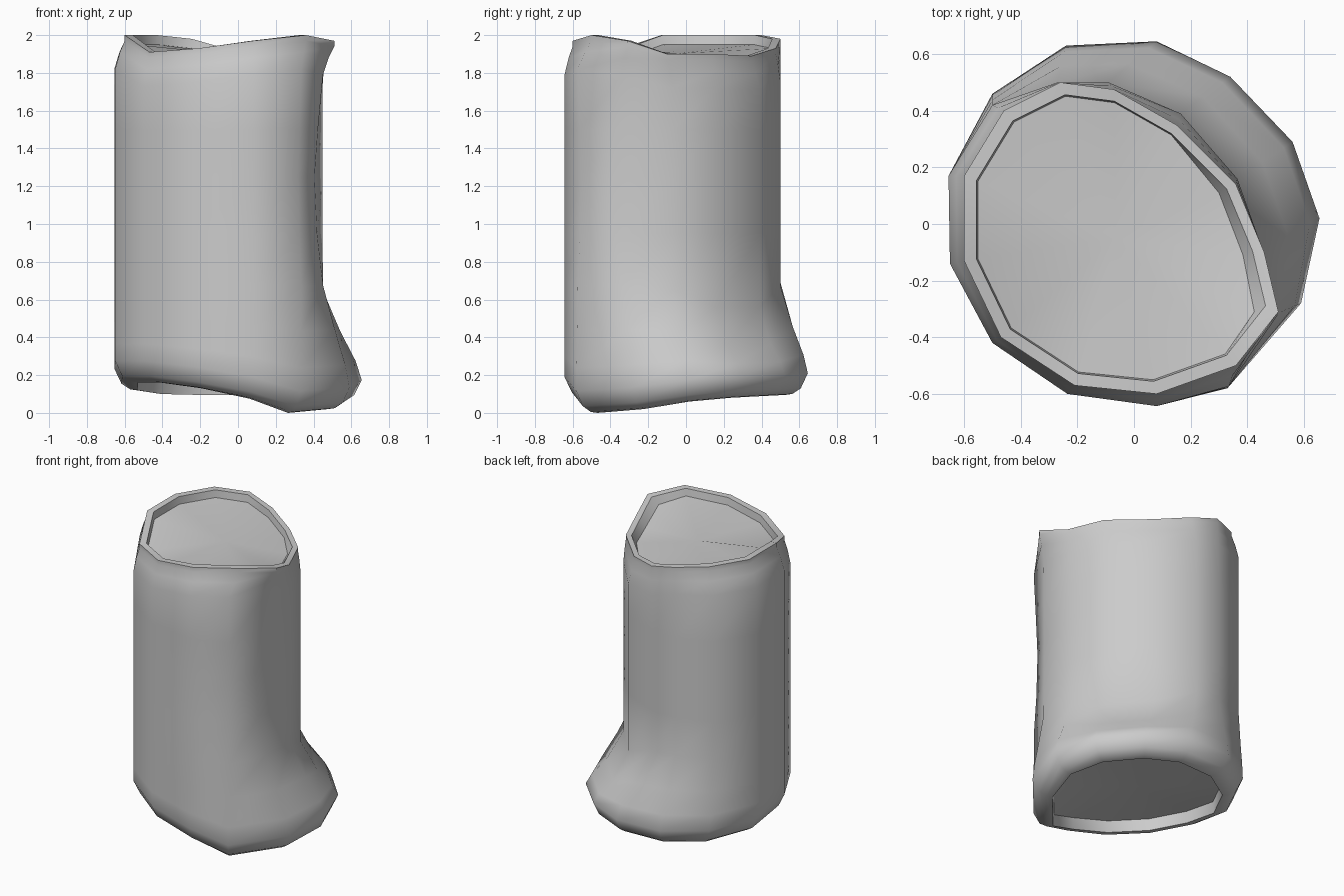
import bpy, bmesh

if "Cube" in bpy.data.objects:
    bpy.data.objects.remove(bpy.data.objects["Cube"])

# Thirteen-sided plan outlines, counter-clockwise from the +x side
BASE = [(.655, .02), (.56, .29), (.34, .52), (.08, .645), (-.24, .63), (-.5, .46), (-.655, .17),
        (-.65, -.14), (-.5, -.42), (-.235, -.6), (.08, -.643), (.33, -.58), (.59, -.28)]
CRUSHED = [(.447, -.07), (.365, .16), (.165, .39), (-.09, .5), (-.27, .5), (-.5, .42), (-.655, .17),
           (-.65, -.14), (-.5, -.42), (-.235, -.6), (.08, -.643), (.335, -.573), (.45, -.34)]
LIP = [(.46, -.1), (.36, .14), (.15, .35), (-.07, .475), (-.26, .5), (-.46, .4), (-.6, .17),
       (-.6, -.13), (-.47, -.4), (-.21, -.57), (.08, -.6), (.36, -.5), (.51, -.31)]
LIP_Z = [1.9, 1.9, 1.89, 1.93, 1.98, 2.0, 2.0, 2.0, 1.91, 1.93, 1.97, 2.0, 1.97]
FOOT_Z = [.06, .08, .09, .095, .095, .1, .12, .16, .16, .13, .075, 0, .02]
# The fold above the bulge sits lower on the back right diagonal
FOLD = [-.03, -.13, -.13, -.02, 0, 0, 0, 0, 0, 0, 0, 0, 0]
N = 13


def mix(a, b, t):
    return [(p[0] + (q[0] - p[0]) * t, p[1] + (q[1] - p[1]) * t) for p, q in zip(a, b)]


def scale(pts, s):
    cx = sum(p[0] for p in pts) / N
    cy = sum(p[1] for p in pts) / N
    return [(cx + (x - cx) * s, cy + (y - cy) * s) for x, y in pts]


def ring(pts, zs, dz=0):
    return [(x, y, z + dz) for (x, y), z in zip(pts, zs)]


def level(z, w, fold=0):
    # ring heights drift with the tilted base and the fold
    return [z + (f - .09) * w + d * fold for f, d in zip(FOOT_Z, FOLD)]


foot = scale(BASE, .87)
dent = list(CRUSHED)
dent[11], dent[12] = (.32, -.555), (.405, -.39)
lid = scale(LIP, .91)
lid[12], lid[0], lid[1] = (.425, -.31), (.385, -.11), (.3, .11)

# Stack of rings: recessed base, foot, bulge, crushed wall, shoulder, lip, recessed lid
rings = [
    ring(scale(foot, .92), FOOT_Z, .08),
    ring(scale(foot, .93), FOOT_Z),
    ring(foot, FOOT_Z, .005),
    ring(mix(foot, BASE, .55), FOOT_Z, .035),
    ring(BASE, FOOT_Z, .115),
    ring(mix(BASE, CRUSHED, .16), level(.31, .8, .3)),
    ring(mix(BASE, CRUSHED, .55), level(.47, .4, .8)),
    ring(CRUSHED, level(.69, .2, 1)),
    ring(mix(CRUSHED, dent, .7), level(.95, 0)),
    ring(dent, level(1.25, 0)),
    ring(mix(CRUSHED, dent, .6), level(1.5, 0)),
    ring(CRUSHED, LIP_Z, -.18),
    ring(mix(CRUSHED, LIP, .5), LIP_Z, -.09),
    ring(LIP, LIP_Z, -.03),
    ring(LIP, LIP_Z),
    ring(scale(LIP, .92), LIP_Z),
    ring(lid, LIP_Z, -.05),
]

bm = bmesh.new()
loops = [[bm.verts.new(co) for co in r] for r in rings]
for a, b in zip(loops, loops[1:]):
    for i in range(N):
        j = (i + 1) % N
        bm.faces.new((a[i], a[j], b[j], b[i]))
# Base and lid panels
for loop in (loops[0], loops[-1]):
    c = bm.verts.new([sum(v.co[k] for v in loop) / N for k in range(3)])
    for i in range(N):
        bm.faces.new((loop[i], loop[(i + 1) % N], c))
bmesh.ops.recalc_face_normals(bm, faces=bm.faces)

mesh = bpy.data.meshes.new("crushed_can")
bm.to_mesh(mesh)
bm.free()
can = bpy.data.objects.new("crushed_can", mesh)
bpy.context.collection.objects.link(can)
bpy.context.view_layer.objects.active = can
can.select_set(True)
bpy.ops.object.shade_smooth_by_angle(angle=0.85)
